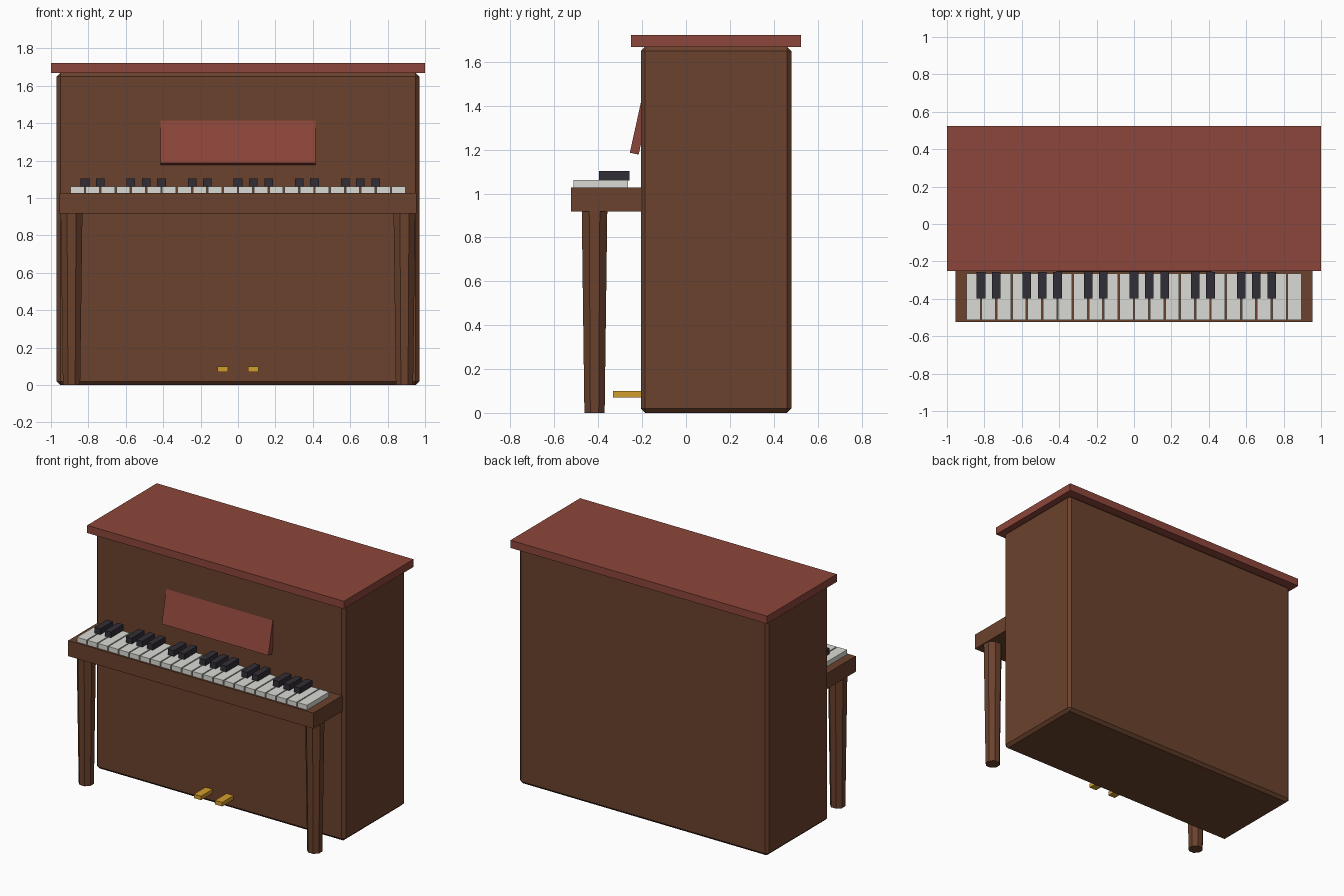
import bpy, bmesh, math
from mathutils import Matrix, Vector

if "Cube" in bpy.data.objects:
    bpy.data.objects.remove(bpy.data.objects["Cube"])


def material(name, rgb):
    m = bpy.data.materials.new(name)
    m.diffuse_color = (*rgb, 1)
    m.use_nodes = True
    m.node_tree.nodes["Principled BSDF"].inputs["Base Color"].default_value = m.diffuse_color
    return m


WOOD = material("brown wood", (0.147, 0.054, 0.026))
RED = material("red mahogany", (0.265, 0.061, 0.043))
IVORY = material("ivory", (0.70, 0.70, 0.66))
EBONY = material("ebony", (0.032, 0.027, 0.037))
BRASS = material("brass", (0.65, 0.34, 0.025))


def finish(name, bm, mat):
    me = bpy.data.meshes.new(name)
    bm.to_mesh(me)
    bm.free()
    me.materials.append(mat)
    ob = bpy.data.objects.new(name, me)
    bpy.context.collection.objects.link(ob)
    return ob


def add_box(bm, x, y, z):
    """Add a box given (min, max) ranges on each axis."""
    size = [r[1] - r[0] for r in (x, y, z)]
    mid = [(r[0] + r[1]) / 2 for r in (x, y, z)]
    bmesh.ops.create_cube(bm, size=1,
                          matrix=Matrix.Translation(mid) @ Matrix.Diagonal((*size, 1)))


def box(name, x, y, z, mat):
    bm = bmesh.new()
    add_box(bm, x, y, z)
    return finish(name, bm, mat)


# Cabinet with chamfered edges
cabinet = box("cabinet", (-0.97, 0.97), (-0.206, 0.48), (0, 1.67), WOOD)
bevel = cabinet.modifiers.new("chamfer", "BEVEL")
bevel.width = 0.02
bevel.segments = 1

# Lid and key bed
box("lid", (-1, 1), (-0.25, 0.525), (1.668, 1.722), RED)
box("key_bed", (-0.955, 0.955), (-0.525, -0.19), (0.918, 1.028), WOOD)

# Tilted music stand, its top edge touching the cabinet front
stand = box("music_stand", (-0.415, 0.415), (0, 0.041), (0, 0.235), RED)
stand.matrix_world = (Matrix.Translation(Vector((0, -0.256, 1.186)))
                      @ Matrix.Rotation(math.radians(-12.4), 4, 'X'))

# White keys
PITCH = 0.0818
bm = bmesh.new()
for i in range(22):
    c = (i - 10.5) * PITCH
    add_box(bm, (c - 0.037, c + 0.037), (-0.512, -0.265), (1.02, 1.062))
finish("white_keys", bm, IVORY)

# Black keys on the gaps, in groups of two and three
bm = bmesh.new()
for i in range(1, 21):
    if i % 7 not in (0, 3):
        c = (i - 11) * PITCH
        add_box(bm, (c - 0.023, c + 0.023), (-0.397, -0.257), (1.06, 1.103))
finish("black_keys", bm, EBONY)

# Tapered eight-sided legs and brass pedals
for side, s in (("left", -1), ("right", 1)):
    bm = bmesh.new()
    place = (Matrix.Translation((s * 0.89, -0.417, 0.46))
             @ Matrix.Rotation(math.radians(22.5), 4, 'Z'))
    bmesh.ops.create_cone(bm, cap_ends=True, segments=8, radius1=0.05,
                          radius2=0.063, depth=0.92, matrix=place)
    finish(side + "_leg", bm, WOOD)
    box(side + "_pedal", (s * 0.082 - 0.028, s * 0.082 + 0.028),
        (-0.333, -0.19), (0.071, 0.099), BRASS)
